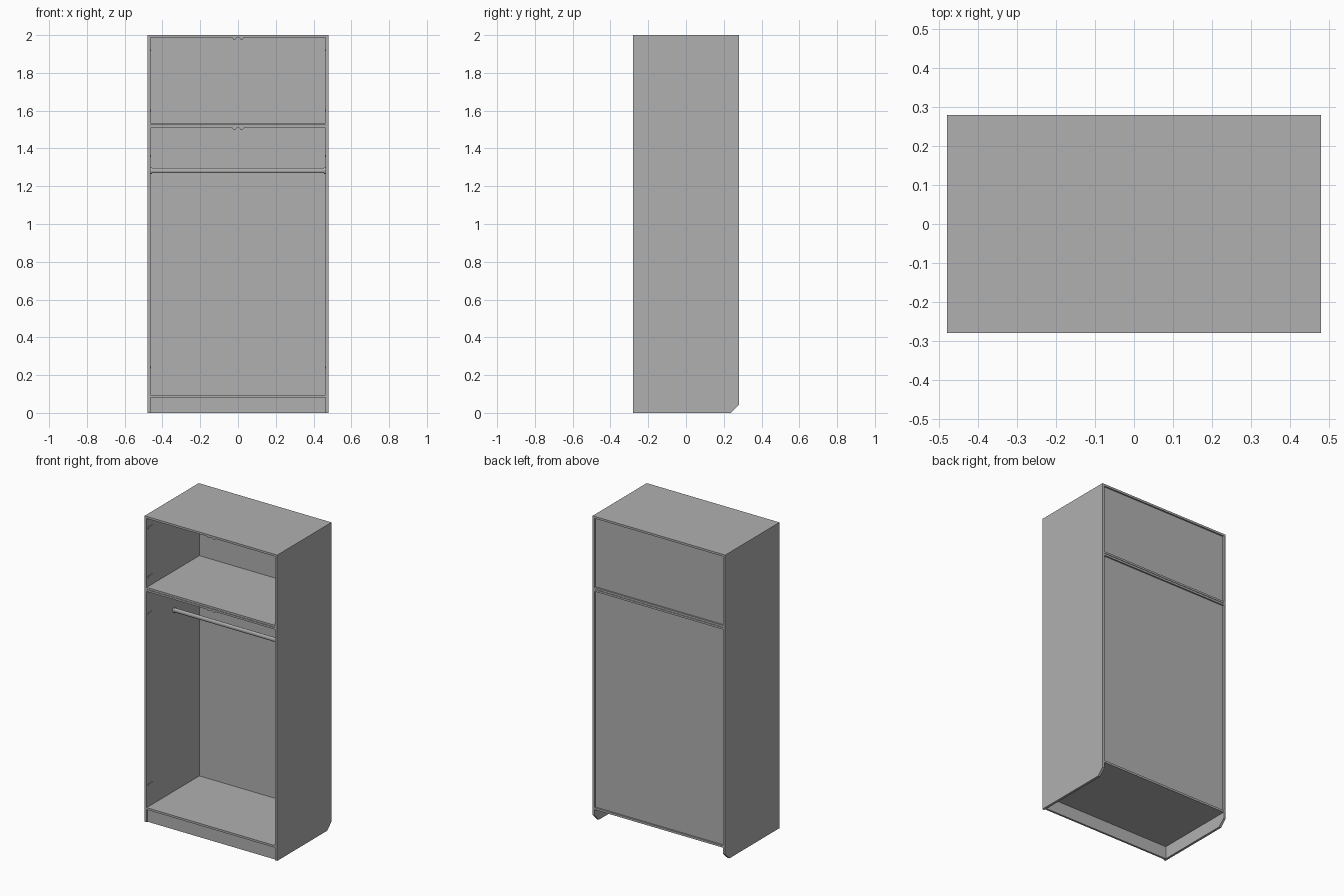
import bpy, bmesh, math

if "Cube" in bpy.data.objects:
    bpy.data.objects.remove(bpy.data.objects["Cube"])

W, D, H, T = 0.48, 0.28, 2.0, 0.0155   # half width, half depth, height, board thickness
IN = W - T                             # inner face of the sides


def prism(name, profile, x0, x1, smooth=False):
    """Extrude a closed (y, z) profile along x."""
    bm = bmesh.new()
    face = bm.faces.new([bm.verts.new((x0, y, z)) for y, z in profile])
    ext = bmesh.ops.extrude_face_region(bm, geom=[face])
    for v in ext["geom"]:
        if isinstance(v, bmesh.types.BMVert):
            v.co.x = x1
    bmesh.ops.recalc_face_normals(bm, faces=bm.faces)
    mesh = bpy.data.meshes.new(name)
    bm.to_mesh(mesh)
    bm.free()
    ob = bpy.data.objects.new(name, mesh)
    bpy.context.collection.objects.link(ob)
    if smooth:
        bpy.ops.object.select_all(action='DESELECT')
        ob.select_set(True)
        bpy.context.view_layer.objects.active = ob
        bpy.ops.object.shade_smooth_by_angle(angle=math.radians(40))
    return ob


def box(name, x0, x1, y0, y1, z0, z1):
    return prism(name, [(y0, z0), (y1, z0), (y1, z1), (y0, z1)], x0, x1)


def oval(z, ry, rz, n=24):
    return [(ry * math.cos(2 * math.pi * i / n), z + rz * math.sin(2 * math.pi * i / n))
            for i in range(n)]


def bumper(name, x, z):
    """Short round door stop hanging under a board at the front."""
    bpy.ops.mesh.primitive_cylinder_add(vertices=20, radius=0.010, depth=0.02,
                                        location=(x, -D + 0.014, z),
                                        rotation=(math.pi / 2, 0, 0))
    bpy.context.object.name = name
    bpy.ops.object.shade_smooth_by_angle()


# Side panels with the lower back corner cut off
side = [(-D, 0), (D - 0.043, 0), (D, 0.043), (D, H), (-D, H)]
for label, s in (("left", -1), ("right", 1)):
    prism(label + "_side_panel", side, s * IN, s * W)

# Horizontal boards: bottom, doubled middle shelf with a fine seam, top
SEAM = 1.5225
for name, z0, z1 in (("bottom_board", 0.082, 0.0955),
                     ("middle_board_lower", SEAM - 0.0135, SEAM - 0.001),
                     ("middle_board_upper", SEAM + 0.001, SEAM + 0.0135),
                     ("top_board", H - 0.0135, H)):
    box(name, -IN, IN, -D, D, z0, z1)

# Plinth, set back from the front
box("plinth", -IN, IN, -D + 0.009, -D + 0.022, 0, 0.082)

# Thin inset back panels
box("lower_back_panel", -IN, IN, D - 0.016, D - 0.010, 0.0955, SEAM - 0.0135)
box("upper_back_panel", -IN, IN, D - 0.016, D - 0.010, SEAM + 0.0135, H - 0.0135)

# Oval clothes rail with an end holder on each side
prism("clothes_rail", oval(1.283, 0.009, 0.014), -IN + 0.003, IN - 0.003, True)
for label, s in (("left", -1), ("right", 1)):
    prism(label + "_rail_holder", oval(1.282, 0.012, 0.017), s * (IN - 0.008), s * IN, True)

# Hinge plates near the front edge of both sides
for label, s in (("left", -1), ("right", 1)):
    for i, z in enumerate((0.24, 1.36, 1.60, 1.92)):
        box(f"{label}_hinge_plate_{i + 1}", s * IN, s * (IN - 0.004),
            -D + 0.012, -D + 0.056, z - 0.005, z + 0.005)

# Door stops under the top and middle boards
for level, z in (("top", H - 0.0135), ("middle", SEAM - 0.0135)):
    for label, s in (("left", -1), ("right", 1)):
        bumper(f"{level}_{label}_door_stop", s * 0.019, z - 0.001)

# Mid grey finish on every part
grey = bpy.data.materials.new("grey_finish")
grey.diffuse_color = (0.435, 0.435, 0.435, 1)
grey.use_nodes = True
grey.node_tree.nodes["Principled BSDF"].inputs["Base Color"].default_value = grey.diffuse_color
for ob in bpy.context.scene.objects:
    ob.data.materials.append(grey)
